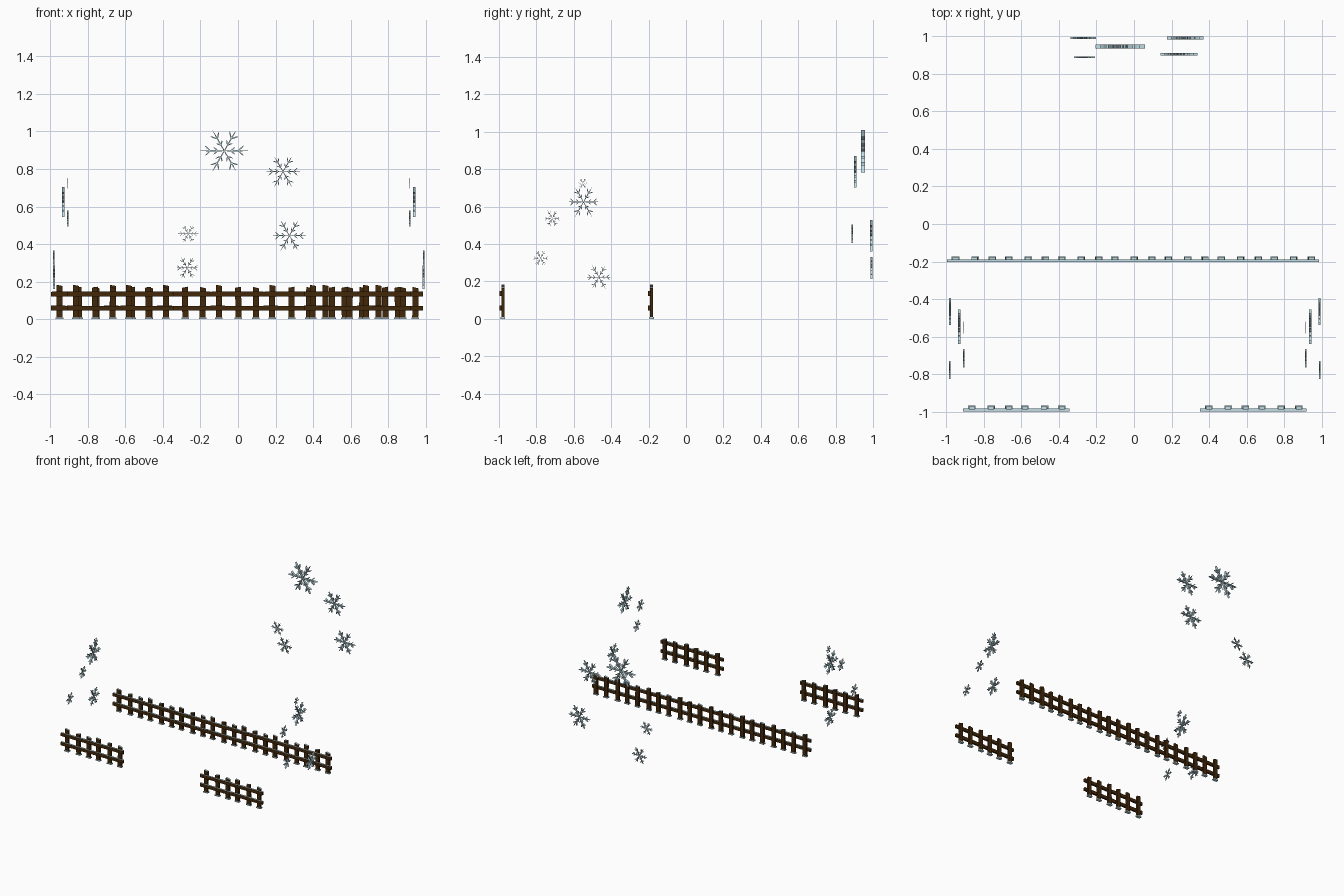
import bpy, bmesh, math
from mathutils import Matrix, Vector

if "Cube" in bpy.data.objects:
    bpy.data.objects.remove(bpy.data.objects["Cube"])


def material(name, rgb):
    m = bpy.data.materials.new(name)
    m.diffuse_color = (*rgb, 1)
    m.use_nodes = True
    m.node_tree.nodes["Principled BSDF"].inputs["Base Color"].default_value = m.diffuse_color
    return m


WOOD = material("dark brown wood", (0.054, 0.021, 0.003))
SNOW = material("pale blue snow", (0.60, 0.83, 0.90))


def finish(bm, name, mats):
    bmesh.ops.recalc_face_normals(bm, faces=bm.faces)
    me = bpy.data.meshes.new(name)
    bm.to_mesh(me)
    bm.free()
    for m in mats:
        me.materials.append(m)
    ob = bpy.data.objects.new(name, me)
    bpy.context.collection.objects.link(ob)
    return ob


def box(bm, x0, x1, y0, y1, z0, z1, slant=0.0, lean=0.0):
    """Box with optional sloping top."""
    mat = Matrix.Translation(((x0 + x1) / 2, (y0 + y1) / 2, (z0 + z1) / 2)) @ \
        Matrix.Diagonal((x1 - x0, y1 - y0, z1 - z0, 1))
    for v in bmesh.ops.create_cube(bm, size=1, matrix=mat)["verts"]:
        if v.co.z > (z0 + z1) / 2:
            v.co.z += slant if v.co.x > (x0 + x1) / 2 else -slant
            v.co.x += lean


UNIT = 0.2832
# offset along the section, height, top slope, lean
POSTS = [(0.046, 0.180, -0.003, 0.001), (0.150, 0.170, 0.003, -0.002),
         (0.242, 0.168, -0.004, 0.002)]


def fence(name, start, y, units):
    wood, mounds = bmesh.new(), bmesh.new()
    for k in range(units):
        x = start + k * UNIT
        # two rails in front of the posts
        for zc, h, s in ((0.134, 0.026, 0.001), (0.058, 0.026, -0.001)):
            box(wood, x, x + UNIT, y, y + 0.015, zc - h / 2, zc + h / 2, s)
        # posts and the little snow mounds at their feet
        for dx, top, slant, lean in POSTS:
            px = x + dx
            box(wood, px - 0.016, px + 0.016, y + 0.011, y + 0.027, 0.004, top, slant, lean)
            box(mounds, px - 0.02, px + 0.02, y + 0.007, y + 0.031, 0, 0.009)
    ob = finish(wood, name, [WOOD, SNOW])
    # snow lies on every upward face
    for p in ob.data.polygons:
        if p.normal.z > 0.6:
            p.material_index = 1
    finish(mounds, name + "_snow_mounds", [SNOW])


fence("back_fence", -0.997, -0.203, 7)
fence("front_left_fence", -0.91, -0.998, 2)
fence("front_right_fence", 0.352, -0.998, 2)


def prism(bm, pts, t):
    """Extruded flat polygon lying in xz, thickness t along y."""
    f = bm.faces.new([bm.verts.new((p.x, -t / 2, p.y)) for p in pts])
    ext = bmesh.ops.extrude_face_region(bm, geom=[f])["geom"]
    bmesh.ops.translate(bm, vec=(0, t, 0), verts=[g for g in ext if isinstance(g, bmesh.types.BMVert)])


def needle(bm, base, angle, length, w, t):
    """Tapering spike starting at base."""
    d = Vector((math.cos(angle), math.sin(angle)))
    n = Vector((-d.y, d.x))
    prism(bm, [base - n * w * 0.6, base + d * length * 0.6 - n * w, base + d * length,
               base + d * length * 0.6 + n * w, base + n * w * 0.6], t)


def snowflake(name, loc, r, sideways=False):
    bm = bmesh.new()
    t = 0.15
    for i in range(6):
        a = i * math.pi / 3
        d = Vector((math.cos(a), math.sin(a)))
        needle(bm, d * 0.02, a, 0.98, 0.028, t)
        for s in (1, -1):
            # outer and inner side branches
            needle(bm, d * 0.56, a + s * math.radians(42), 0.32, 0.028, t)
            needle(bm, d * 0.26, a + s * math.radians(40), 0.24, 0.026, t)
    rot = Matrix.Rotation(math.pi / 2, 4, 'Z') if sideways else Matrix()
    bm.transform(Matrix.Translation(loc) @ rot @ Matrix.Scale(r, 4))
    finish(bm, name, [SNOW])


# flakes hanging at the back: x, y, z, radius
for i, (x, y, z, r) in enumerate([
        (-0.073, 0.946, 0.897, 0.131), (0.240, 0.905, 0.786, 0.098), (0.274, 0.991, 0.445, 0.097),
        (-0.265, 0.888, 0.455, 0.056), (-0.271, 0.991, 0.273, 0.068)]):
    snowflake(f"back_snowflake_{i + 1}", (x, y, z), r)

# flakes mirrored on both sides
for i, (x, y, z, r) in enumerate([
        (0.934, -0.548, 0.625, 0.092), (0.911, -0.552, 0.724, 0.032), (0.911, -0.715, 0.536, 0.049),
        (0.985, -0.777, 0.325, 0.048), (0.985, -0.466, 0.223, 0.073)]):
    for side, s in (("left", -1), ("right", 1)):
        snowflake(f"{side}_snowflake_{i + 1}", (s * x + 0.004, y, z), r, True)
